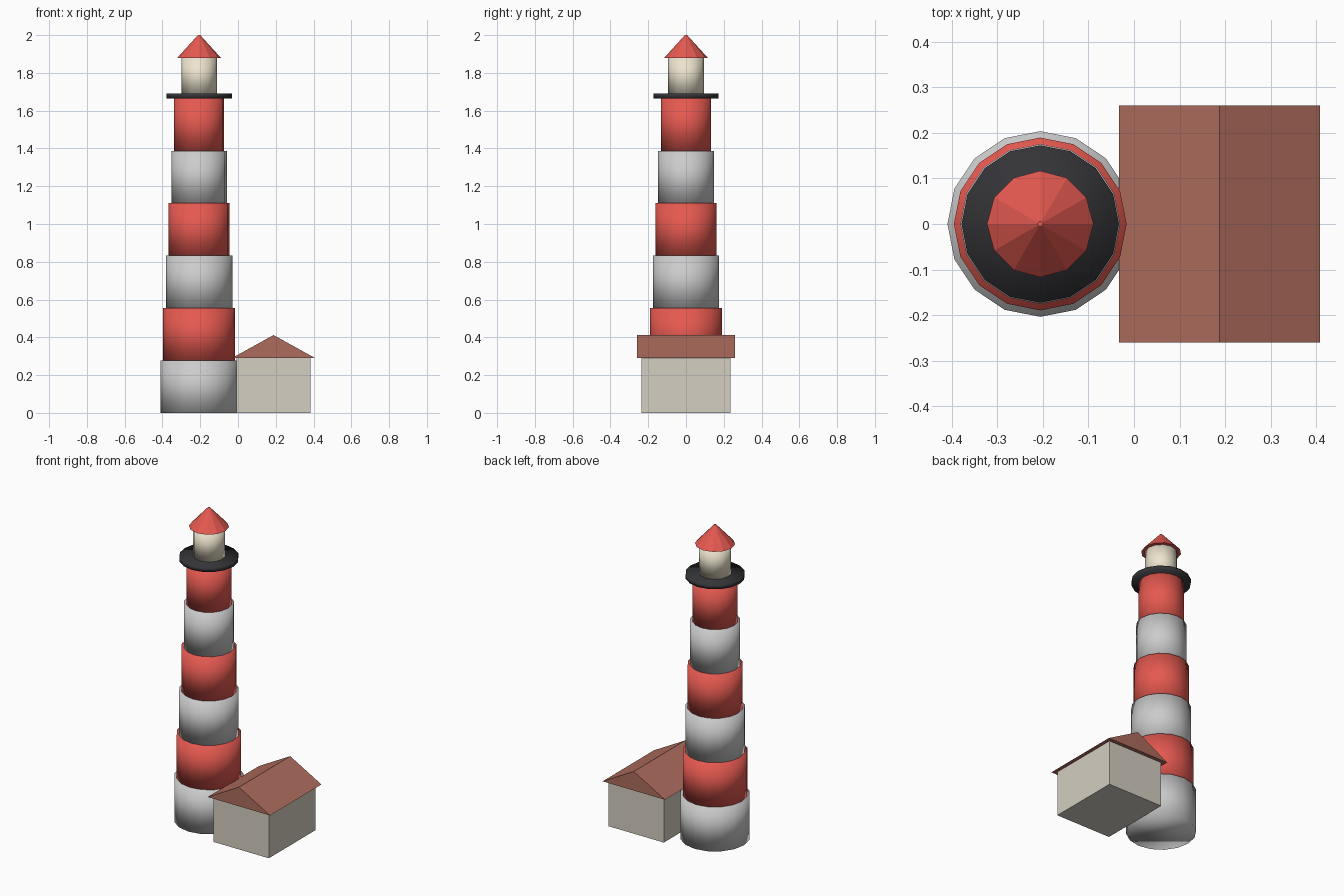
import bpy, bmesh
from mathutils import Matrix

if "Cube" in bpy.data.objects:
    bpy.data.objects.remove(bpy.data.objects["Cube"])

TX = -0.206   # tower axis
HX = 0.188    # house centre


def material(name, rgb):
    m = bpy.data.materials.new(name)
    m.diffuse_color = (*rgb, 1)
    m.use_nodes = True
    m.node_tree.nodes["Principled BSDF"].inputs["Base Color"].default_value = m.diffuse_color
    return m


RED = material("red_paint", (0.78, 0.10, 0.08))
DARK = material("dark_iron", (0.035, 0.035, 0.04))
CREAM = material("lantern_cream", (0.85, 0.78, 0.62))
WALL = material("wall_plaster", (0.66, 0.62, 0.54))
TILE = material("roof_tile", (0.42, 0.15, 0.11))


def finish(name, bm, mat, smooth=False):
    bmesh.ops.recalc_face_normals(bm, faces=bm.faces)
    for f in bm.faces:
        f.smooth = smooth
    me = bpy.data.meshes.new(name)
    bm.to_mesh(me)
    bm.free()
    if mat:
        me.materials.append(mat)
    ob = bpy.data.objects.new(name, me)
    bpy.context.collection.objects.link(ob)


def drum(name, r1, r2, z0, z1, sides, mat=None, smooth=True):
    bm = bmesh.new()
    bmesh.ops.create_cone(bm, cap_ends=True, segments=sides, radius1=r1, radius2=r2,
                          depth=z1 - z0, matrix=Matrix.Translation((TX, 0, (z0 + z1) / 2)))
    finish(name, bm, mat, smooth)


def prism(name, profile, half_y, mat):
    # closed x/z profile extruded along y
    bm = bmesh.new()
    face = bm.faces.new([bm.verts.new((HX + x, -half_y, z)) for x, z in profile])
    ext = bmesh.ops.extrude_face_region(bm, geom=[face], use_keep_orig=True)
    verts = [g for g in ext["geom"] if isinstance(g, bmesh.types.BMVert)]
    bmesh.ops.translate(bm, verts=verts, vec=(0, 2 * half_y, 0))
    finish(name, bm, mat)


# Stepped, striped tower
H = 0.2775
for i in range(6):
    r = 0.204 - 0.0142 * i
    drum(f"tower_band_{i + 1}", r, r, i * H, (i + 1) * H, 16, RED if i % 2 else None)

# Gallery, lantern room and its faceted cap
drum("gallery", 0.173, 0.173, 1.665, 1.692, 16, DARK)
drum("lantern_room", 0.094, 0.094, 1.692, 1.878, 12, CREAM)
drum("lantern_roof", 0.117, 0.006, 1.878, 2.0, 12, RED, smooth=False)

# Keeper's house with gabled roof
prism("house_walls", [(-0.196, 0), (0.196, 0), (0.196, 0.29), (-0.196, 0.29)], 0.236, WALL)
prism("house_roof", [(-0.221, 0.29), (0.221, 0.29), (0, 0.412)], 0.26, TILE)
